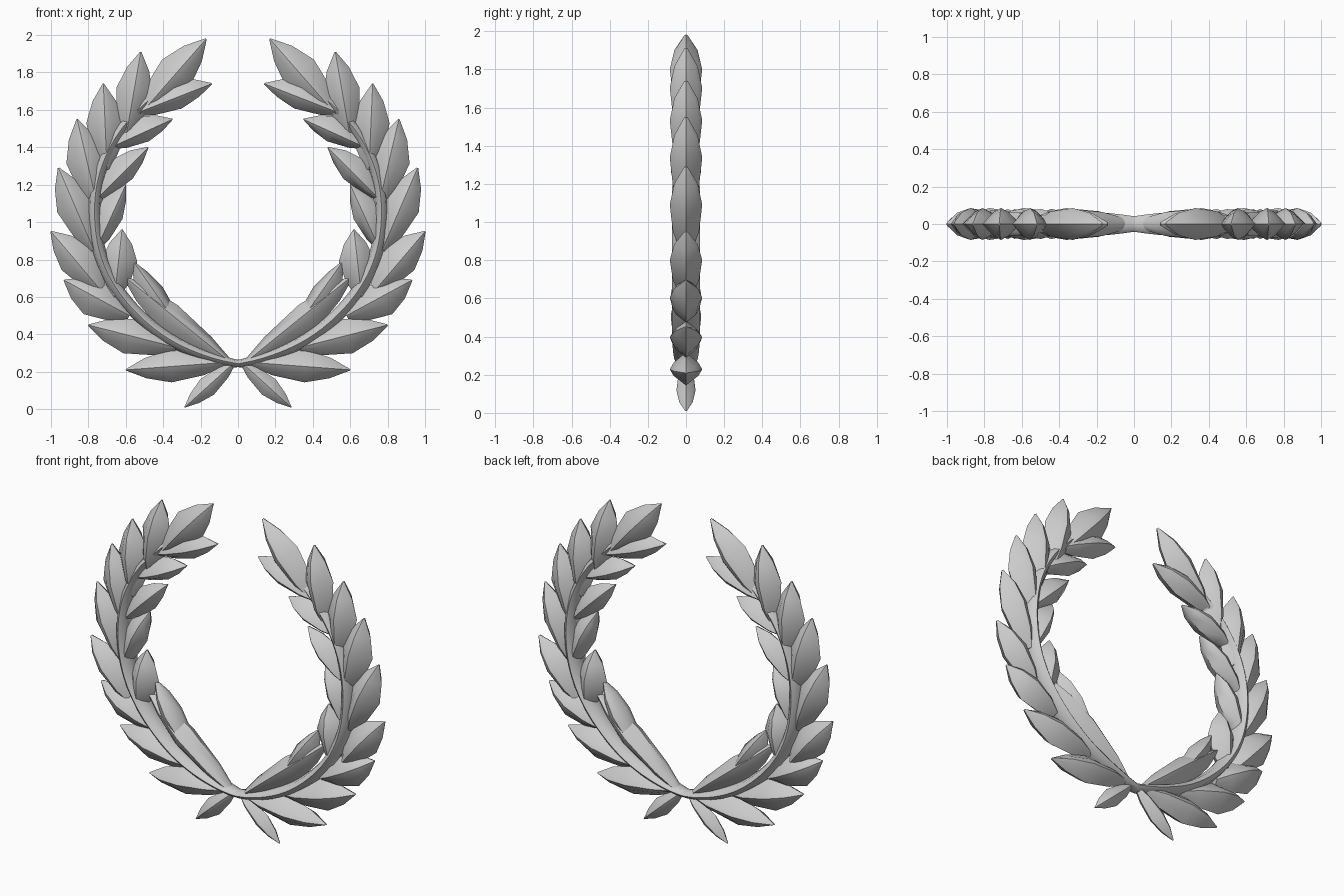
import bpy, bmesh, math
from mathutils import Vector

cube = bpy.data.objects.get("Cube")
if cube:
    bpy.data.objects.remove(cube, do_unlink=True)

grey = bpy.data.materials.new("stone_grey")
grey.use_nodes = True
grey.diffuse_color = (0.6, 0.6, 0.6, 1)
grey.node_tree.nodes["Principled BSDF"].inputs["Base Color"].default_value = (0.6, 0.6, 0.6, 1)

# Leaf outline: position along the leaf, width factor, depth factor
OUTLINE = [(0, .2, .35), (.22, .7, .8), (.55, 1, 1), (.8, .62, .72), (1, .04, .1)]
# Leaf cross-section: a bulged diamond (side, depth)
SECTION = [(1, 0), (.4, .76), (0, 1), (-.4, .76),
           (-1, 0), (-.4, -.76), (0, -1), (.4, -.76)]


def finish(obj, angle):
    if not obj.data.materials:
        obj.data.materials.append(grey)
    bpy.ops.object.select_all(action='DESELECT')
    obj.select_set(True)
    bpy.context.view_layer.objects.active = obj
    bpy.ops.object.shade_smooth_by_angle(angle=math.radians(angle))


def leaf(name, side, base, tip, left, right, depth=.085):
    """Ridged leaf in the xz plane; left and right are its half widths."""
    a, b = Vector((base[0], 0, base[1])), Vector((tip[0], 0, tip[1]))
    axis = (b - a).normalized()
    across = Vector((axis.z, 0, -axis.x))
    bm = bmesh.new()
    rings = []
    for t, w, d in OUTLINE:
        ring = []
        for u, v in SECTION:
            p = a.lerp(b, t) + across * (u * w * (right if u > 0 else left))
            ring.append(bm.verts.new((p.x * side, v * d * depth, p.z)))
        rings.append(ring)
    n = len(SECTION)
    for r, s in zip(rings, rings[1:]):
        for i in range(n):
            j = (i + 1) % n
            bm.faces.new((r[i], r[j], s[j], s[i]))
    bm.faces.new(rings[0])
    bm.faces.new(rings[-1])
    bmesh.ops.recalc_face_normals(bm, faces=bm.faces)
    mesh = bpy.data.meshes.new(name)
    bm.to_mesh(mesh)
    bm.free()
    obj = bpy.data.objects.new(name, mesh)
    bpy.context.collection.objects.link(obj)
    finish(obj, 50)


def stem(name, side):
    """Curved branch, flattened in plan and deeper than wide."""
    path = [(-.03, .24, .5), (.06, .25, .7), (.2, .29, .9), (.4, .38, 1), (.6, .56, 1),
            (.72, .75, 1), (.77, .95, 1), (.77, 1.18, 1), (.7, 1.4, .9), (.58, 1.57, .8),
            (.4, 1.72, .5)]
    curve = bpy.data.curves.new(name, 'CURVE')
    curve.dimensions = '3D'
    curve.bevel_depth = .035
    curve.bevel_resolution = 2
    curve.use_fill_caps = True
    sp = curve.splines.new('NURBS')
    sp.points.add(len(path) - 1)
    for p, (x, z, r) in zip(sp.points, path):
        p.co = (x * side, 0, z, 1)
        p.radius = r
    sp.order_u = 4
    sp.use_endpoint_u = True
    sp.resolution_u = 4
    curve.materials.append(grey)
    obj = bpy.data.objects.new(name, curve)
    bpy.context.collection.objects.link(obj)
    bpy.ops.object.select_all(action='DESELECT')
    obj.select_set(True)
    bpy.context.view_layer.objects.active = obj
    bpy.ops.object.convert(target='MESH')
    obj = bpy.context.view_layer.objects.active
    for v in obj.data.vertices:
        v.co.y *= 2.1
    finish(obj, 60)


# base, tip, left half width, right half width
OUTER = [((.07, .25), (.60, .21), .09, .085),
         ((.33, .33), (.80, .45), .09, .10),
         ((.58, .50), (.93, .69), .09, .11),
         ((.72, .62), (1.0, .95), .11, .09),
         ((.77, .85), (.96, 1.29), .10, .10),
         ((.75, 1.08), (.86, 1.55), .10, .11),
         ((.70, 1.28), (.72, 1.74), .10, .10),
         ((.60, 1.45), (.52, 1.91), .10, .095),
         ((.52, 1.58), (.17, 1.98), .10, .105)]
INNER = [((.04, .25), (.62, .72), .06, .10),
         ((.30, .42), (.56, .79), .05, .10),
         ((.66, .60), (.62, .96), .10, .09),
         ((.76, .85), (.60, 1.20), .06, .10),
         ((.76, 1.12), (.48, 1.40), .06, .09),
         ((.68, 1.40), (.35, 1.55), .055, .09),
         ((.55, 1.58), (.14, 1.74), .065, .10)]

# Both branches of the wreath
for label, side in (("left", 1), ("right", -1)):
    stem(f"{label}_stem", side)
    leaf(f"{label}_stem_end", side, (.02, .25), (.285, .01), .055, .055, .05)
    for i, row in enumerate(OUTER):
        leaf(f"{label}_outer_leaf_{i + 1}", side, *row)
    for i, row in enumerate(INNER):
        leaf(f"{label}_inner_leaf_{i + 1}", side, *row, .08)
